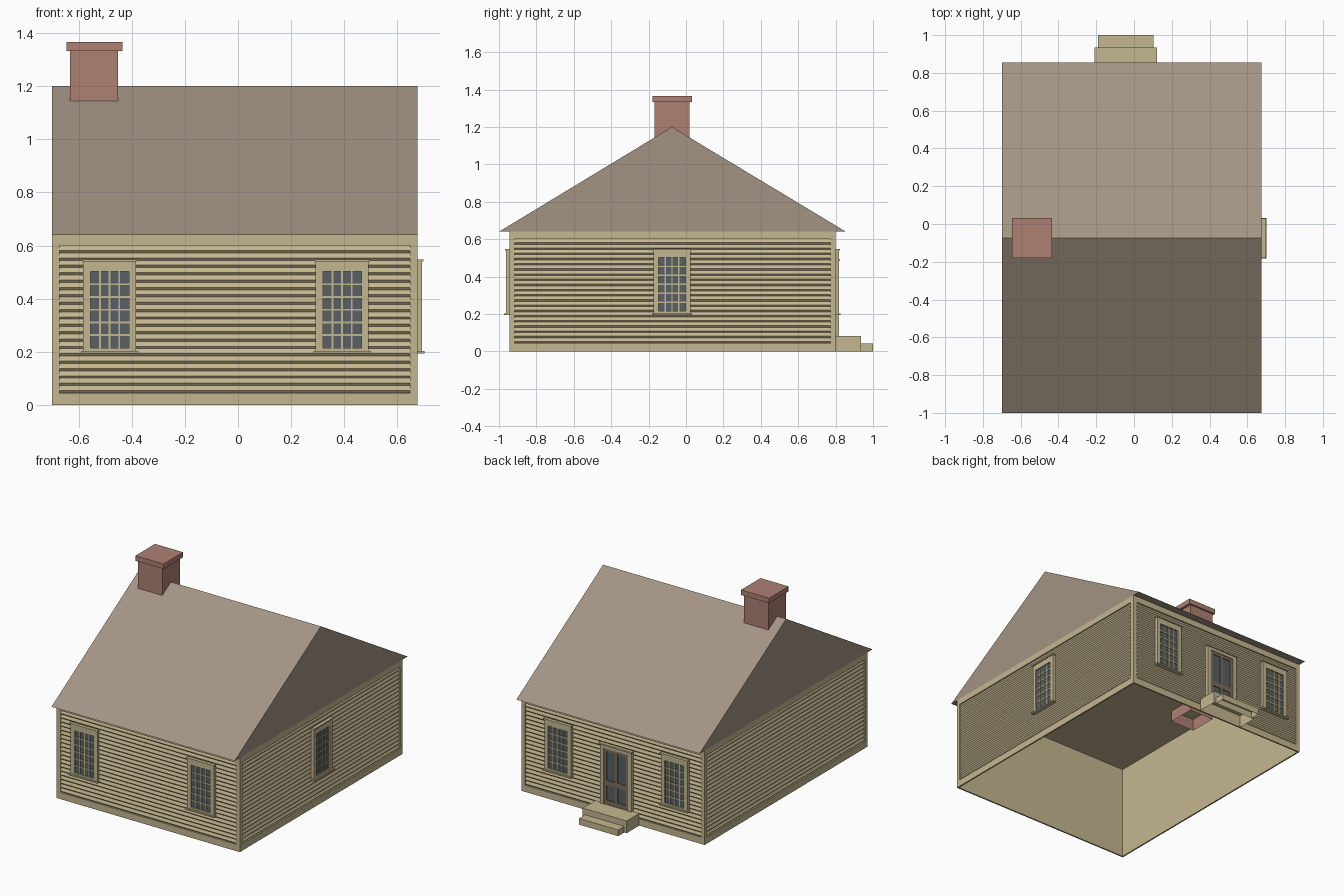
import bpy, bmesh
from math import radians
from mathutils import Matrix, Vector

cube = bpy.data.objects.get("Cube")
if cube:
    bpy.data.objects.remove(cube)


def material(name, rgb):
    m = bpy.data.materials.new(name)
    m.use_nodes = True
    m.diffuse_color = (*rgb, 1)
    m.node_tree.nodes["Principled BSDF"].inputs["Base Color"].default_value = (*rgb, 1)
    return m


SIDING = material("cream siding", (0.55, 0.47, 0.28))
ROOF = material("brown roof", (0.37, 0.295, 0.23))
BRICK = material("red brick", (0.42, 0.22, 0.17))
GLASS = material("dark glass", (0.098, 0.115, 0.127))
DOOR = material("door brown", (0.21, 0.155, 0.11))

X0, X1, Y0, Y1, H = -0.70, 0.675, -0.945, 0.80, 0.64
CX, CY = (X0 + X1) / 2, (Y0 + Y1) / 2
EAVE_F, EAVE_B, RIDGE_Y, RIDGE_Z = -1.0, 0.855, -0.075, 1.2


def finish(name, bm, mats, matrix=Matrix()):
    mesh = bpy.data.meshes.new(name)
    bm.to_mesh(mesh)
    bm.free()
    for m in mats:
        mesh.materials.append(m)
    ob = bpy.data.objects.new(name, mesh)
    ob.matrix_world = matrix
    bpy.context.collection.objects.link(ob)
    return ob


def add_box(bm, x0, x1, y0, y1, z0, z1, mat=0):
    size = Matrix.Diagonal((x1 - x0, y1 - y0, z1 - z0, 1))
    mid = Matrix.Translation(((x0 + x1) / 2, (y0 + y1) / 2, (z0 + z1) / 2))
    verts = bmesh.ops.create_cube(bm, size=1, matrix=mid @ size)["verts"]
    faces = {f for v in verts for f in v.link_faces}
    for f in faces:
        f.material_index = mat
    return faces


def drop_bottom(bm):
    bm.normal_update()
    low = [f for f in bm.faces if f.normal.z < -0.9]
    bmesh.ops.delete(bm, geom=low, context="FACES")


# Wall space: x runs along the wall, -y points outwards
def wall_space(x, y, degrees):
    return Matrix.Translation((x, y, 0)) @ Matrix.Rotation(radians(degrees), 4, "Z")


WALLS = {
    "front": (wall_space(CX, Y0, 0), X1 - X0),
    "left": (wall_space(X1, CY, 90), Y1 - Y0),
    "back": (wall_space(CX, Y1, 180), X1 - X0),
    "right": (wall_space(X0, CY, -90), Y1 - Y0),
}
EDGE, SKIRT, FRIEZE, REBATE, ROWS = 0.028, 0.045, 0.04, 0.01, 20


def wall(side):
    matrix, length = WALLS[side]
    half = length / 2
    # Corner boards, skirt and frieze
    bm = bmesh.new()
    add_box(bm, -half, -half + EDGE, 0, REBATE, 0, H)
    add_box(bm, half - EDGE, half, 0, REBATE, 0, H)
    add_box(bm, -half + EDGE, half - EDGE, 0, REBATE, 0, SKIRT)
    add_box(bm, -half + EDGE, half - EDGE, 0, REBATE, H - FRIEZE, H)
    finish(side + "_wall_trim", bm, [SIDING], matrix)
    # Lapped boards: each leans out and returns with a short underside
    bm = bmesh.new()
    pitch = (H - FRIEZE - SKIRT) / ROWS
    profile = []
    for i in range(ROWS):
        z = SKIRT + i * pitch
        profile += [(REBATE, z), (0.002, z + 0.009)]
    profile.append((REBATE, H - FRIEZE))
    rows = [[bm.verts.new((u, y, z)) for u in (-half + EDGE, half - EDGE)]
            for y, z in profile]
    for a, b in zip(rows, rows[1:]):
        bm.faces.new((a[0], a[1], b[1], b[0]))
    finish(side + "_clapboards", bm, [SIDING], matrix)


for side in WALLS:
    wall(side)

# Inner shell, open below, facing inwards
bm = bmesh.new()
add_box(bm, X0 + REBATE, X1 - REBATE, Y0 + REBATE, Y1 - REBATE, 0, H - 0.005)
drop_bottom(bm)
bmesh.ops.reverse_faces(bm, faces=bm.faces[:])
finish("inner_walls", bm, [SIDING])


def lattice(bm, x0, x1, z0, z1, cols, rows, bar, y0, y1, mat=0):
    """Thin bars between panes."""
    for i in range(1, cols):
        x = x0 + (x1 - x0) * i / cols
        add_box(bm, x - bar, x + bar, y0, y1, z0, z1, mat)
    for j in range(1, rows):
        z = z0 + (z1 - z0) * j / rows
        add_box(bm, x0, x1, y0, y1, z - bar, z + bar, mat)


def casing(bm, u, w, z0, z1, px, p0, p1, depth, mat=0):
    """Four boards round an opening."""
    add_box(bm, u - w, u - px, -depth, 0.004, z0, z1, mat)
    add_box(bm, u + px, u + w, -depth, 0.004, z0, z1, mat)
    add_box(bm, u - px, u + px, -depth, 0.004, z0, p0, mat)
    add_box(bm, u - px, u + px, -depth, 0.004, p1, z1, mat)


def window(name, side, u):
    bm = bmesh.new()
    w, px, p0, p1 = 0.1, 0.072, 0.215, 0.502
    casing(bm, u, w, 0.2, 0.542, px, p0, p1, 0.017)
    lattice(bm, u - px, u + px, p0, p1, 4, 6, 0.0035, -0.013, 0)
    add_box(bm, u - px, u + px, -0.008, 0, p0, p1, 1)
    # Sill and head
    add_box(bm, u - 0.108, u + 0.108, -0.027, 0, 0.194, 0.203)
    add_box(bm, u - 0.105, u + 0.105, -0.023, 0, 0.54, 0.548)
    finish(name, bm, [SIDING, GLASS], WALLS[side][0])


for x, label in ((-0.483, "right"), (0.392, "left")):
    window("front_window_" + label, "front", x - CX)
    window("back_window_" + label, "back", CX - x)
window("side_window", "left", -0.075 - CY)

# Back door with its casing
DX = -0.044
u = CX - DX
bm = bmesh.new()
casing(bm, u, 0.118, 0.085, 0.49, 0.092, 0.086, 0.465, 0.017)
add_box(bm, u - 0.125, u + 0.125, -0.024, 0, 0.485, 0.495)
casing(bm, u, 0.092, 0.085, 0.465, 0.072, 0.115, 0.445, 0.012, 2)
add_box(bm, u - 0.01, u + 0.01, -0.012, 0, 0.115, 0.445, 2)
add_box(bm, u - 0.072, u + 0.072, -0.012, 0, 0.215, 0.25, 2)
add_box(bm, u - 0.072, u + 0.072, -0.007, 0, 0.115, 0.445, 1)
finish("back_door", bm, [SIDING, GLASS, DOOR], WALLS["back"][0])

# Back steps, open below
for name, w, y0, y1, top in (("landing", 0.165, Y1, 0.935, 0.083),
                             ("lower_step", 0.147, 0.935, 1.0, 0.042)):
    bm = bmesh.new()
    add_box(bm, DX - w, DX + w, y0, y1, 0, top)
    drop_bottom(bm)
    finish(name, bm, [SIDING])

# Gabled roof, with flat eaves round the top of the walls
bm = bmesh.new()
outline = [(EAVE_F, H), (EAVE_B, H), (RIDGE_Y, RIDGE_Z)]
gable = bm.faces.new([bm.verts.new((X0, y, z)) for y, z in outline])
ext = bmesh.ops.extrude_face_region(bm, geom=[gable])["geom"]
bmesh.ops.translate(bm, vec=Vector((X1 - X0, 0, 0)),
                    verts=[g for g in ext if isinstance(g, bmesh.types.BMVert)])
bmesh.ops.recalc_face_normals(bm, faces=bm.faces[:])
finish("roof", bm, [ROOF])

# Chimney stack with a hollow foot, and its cap
bm = bmesh.new()
stack = add_box(bm, -0.632, -0.451, -0.168, 0.02, 0.56, 1.34)
bm.normal_update()
foot = [f for f in stack if f.normal.z < -0.9]
bmesh.ops.inset_region(bm, faces=foot, thickness=0.045)
bmesh.ops.translate(bm, verts=foot[0].verts[:], vec=(0, 0, 0.3))
finish("chimney_stack", bm, [BRICK])
bm = bmesh.new()
add_box(bm, -0.645, -0.434, -0.179, 0.031, 1.332, 1.366)
finish("chimney_cap", bm, [BRICK])
